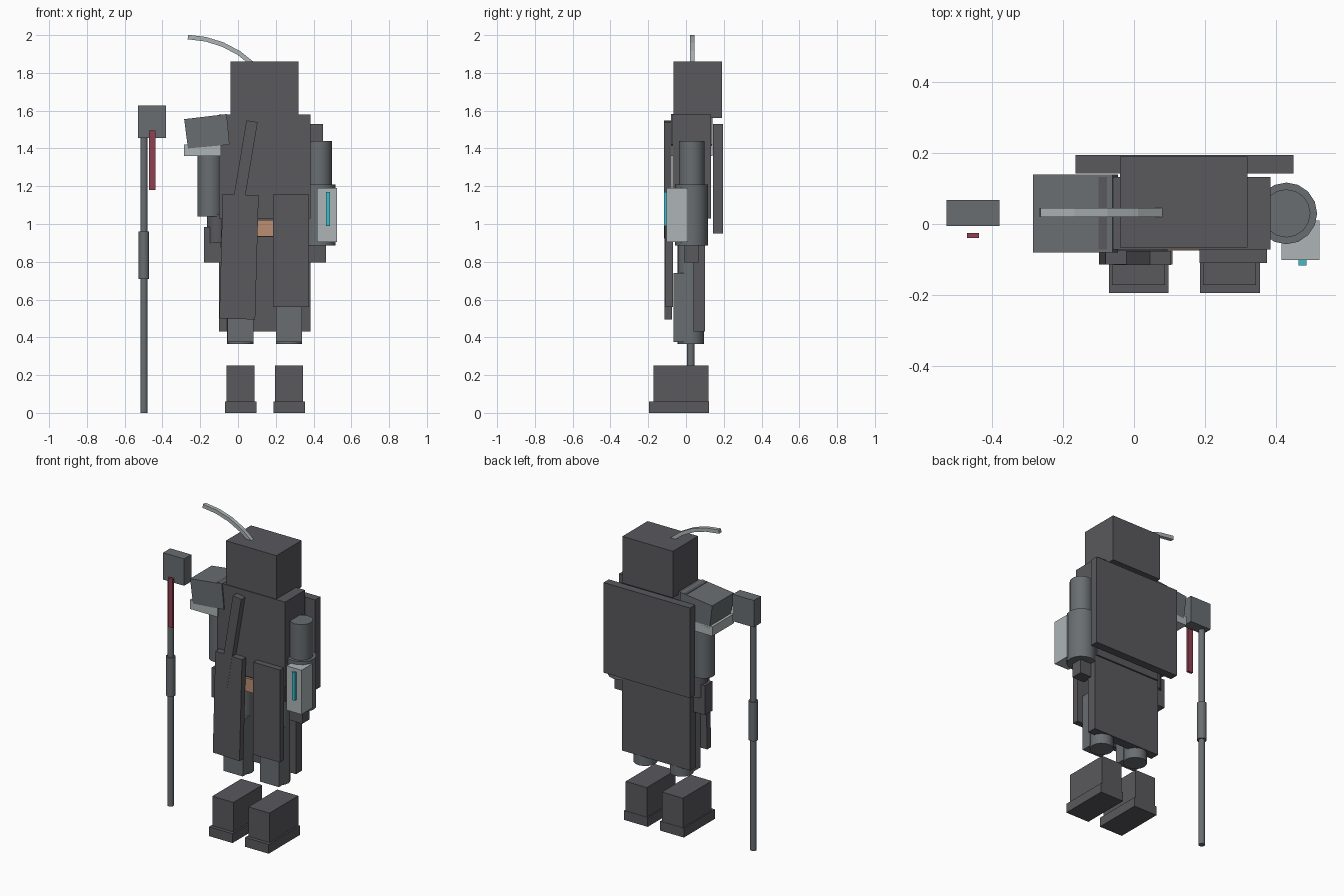
import bpy, bmesh, math
from mathutils import Vector

if "Cube" in bpy.data.objects:
    bpy.data.objects.remove(bpy.data.objects["Cube"])


def mat(name, rgb):
    m = bpy.data.materials.new(name)
    m.diffuse_color = (*rgb, 1)
    m.use_nodes = True
    m.node_tree.nodes["Principled BSDF"].inputs["Base Color"].default_value = m.diffuse_color
    return m


DARK = mat("dark_cloth", (0.10, 0.10, 0.11))
STEEL = mat("steel", (0.14, 0.155, 0.165))
LIGHT = mat("light_plate", (0.42, 0.46, 0.47))
RED = mat("red", (0.28, 0.05, 0.08))
CYAN = mat("cyan", (0.05, 0.5, 0.6))
TAN = mat("tan", (0.5, 0.27, 0.17))


def finish(name, bm, m):
    bmesh.ops.recalc_face_normals(bm, faces=bm.faces)
    me = bpy.data.meshes.new(name)
    bm.to_mesh(me)
    bm.free()
    ob = bpy.data.objects.new(name, me)
    bpy.context.collection.objects.link(ob)
    me.materials.append(m)
    return ob


def box(name, x, y, z, m=DARK, tilt=0):
    """Box from x, y, z ranges, tilted about the y axis in degrees."""
    bm = bmesh.new()
    bmesh.ops.create_cube(bm, size=1)
    for v in bm.verts:
        v.co = Vector(v.co[i] * (r[1] - r[0]) for i, r in enumerate((x, y, z)))
    ob = finish(name, bm, m)
    ob.location = [sum(r) / 2 for r in (x, y, z)]
    ob.rotation_euler.y = math.radians(tilt)
    return ob


def cyl(name, x, y, r, z, m=STEEL, n=16):
    bm = bmesh.new()
    bmesh.ops.create_cone(bm, cap_ends=True, segments=n, radius1=r, radius2=r, depth=z[1] - z[0])
    ob = finish(name, bm, m)
    ob.location = (x, y, sum(z) / 2)
    for p in ob.data.polygons:
        p.use_smooth = len(p.vertices) == 4
    ob.data.set_sharp_from_angle(angle=math.radians(40))
    return ob


def prism(name, pts, y, m):
    """Front-view (x, z) outline extruded along y."""
    bm = bmesh.new()
    a, b = [[bm.verts.new((px, yy, pz)) for px, pz in pts] for yy in y]
    bm.faces.new(a)
    bm.faces.new(b)
    for i in range(len(pts)):
        j = (i + 1) % len(pts)
        bm.faces.new((a[i], a[j], b[j], b[i]))
    return finish(name, bm, m)


# Head, torso, coat
box("head", (-0.04, 0.32), (-0.067, 0.19), (1.56, 1.86))
box("torso", (-0.1, 0.385), (-0.072, 0.132), (1.03, 1.58))
box("belt", (-0.09, 0.375), (-0.06, 0.11), (0.93, 1.03))
box("belt_buckle", (0.1, 0.19), (-0.075, -0.055), (0.935, 1.02), TAN)
box("coat_back", (-0.1, 0.385), (0.04, 0.1), (0.43, 1.1))
box("back_cape", (-0.165, 0.45), (0.142, 0.195), (0.95, 1.53))
box("coat_front_right", (0.185, 0.375), (-0.11, -0.07), (0.56, 1.155))
box("coat_front_left", (-0.09, 0.1), (-0.115, -0.075), (0.497, 1.155), tilt=1.6)
box("chest_strap", (-0.007, 0.053), (-0.116, -0.076), (0.925, 1.548), tilt=9.5)

# Plume: curved antenna of four straight sections
path = [(0.08, 1.845), (0.005, 1.905), (-0.08, 1.95), (-0.17, 1.978), (-0.265, 1.99)]
normals = []
for i in range(5):
    a, b = Vector(path[max(i - 1, 0)]), Vector(path[min(i + 1, 4)])
    d = (b - a).normalized()
    normals.append(Vector((d.y, -d.x)) * 0.012)
up = [Vector(p) + n for p, n in zip(path, normals)]
low = [Vector(p) - n for p, n in zip(path, normals)]
for i in range(4):
    prism(f"plume_{i}", [up[i], up[i + 1], low[i + 1], low[i]], (0.02, 0.045), LIGHT)

# Shoulder guard and arm on the staff side
prism("shoulder_guard", [(-0.285, 1.555), (-0.06, 1.582), (-0.045, 1.42), (-0.265, 1.4)], (-0.08, 0.14), STEEL)
box("shoulder_trim", (-0.285, -0.09), (-0.08, 0.14), (1.36, 1.42), LIGHT)
cyl("left_upper_arm", -0.148, 0.03, 0.067, (1.04, 1.42))
cyl("left_forearm", -0.11, 0.03, 0.055, (0.9, 1.05), DARK)
box("left_hand", (-0.18, -0.09), (-0.01, 0.065), (0.795, 0.985))

# Armoured arm
cyl("right_upper_arm", 0.43, 0.03, 0.068, (1.15, 1.44))
cyl("right_gauntlet", 0.43, 0.03, 0.087, (0.885, 1.21))
box("gauntlet_plate", (0.417, 0.523), (-0.102, 0.01), (0.905, 1.19), LIGHT)
box("gauntlet_light", (0.465, 0.487), (-0.117, -0.102), (0.99, 1.17), CYAN)
box("right_hand", (0.375, 0.465), (-0.01, 0.065), (0.795, 0.92))

# Legs and boots
for side, cx in (("left", 0.013), ("right", 0.27)):
    cyl(side + "_leg", cx, 0.026, 0.07, (0.365, 0.95))
    box(side + "_shin_plate", (cx - 0.068, cx + 0.068), (-0.067, 0.0), (0.375, 0.74), STEEL)
    box(side + "_boot", (cx - 0.075, cx + 0.075), (-0.172, 0.12), (0.055, 0.25))
    box(side + "_sole", (cx - 0.083, cx + 0.085), (-0.195, 0.122), (0, 0.06))

# Staff
cyl("staff_pole", -0.498, 0.026, 0.02, (0, 1.46), n=10)
cyl("staff_grip", -0.498, 0.026, 0.029, (0.71, 0.96), n=10)
box("staff_head", (-0.53, -0.38), (-0.005, 0.068), (1.455, 1.628), STEEL)
box("staff_ribbon", (-0.472, -0.437), (-0.04, -0.025), (1.18, 1.495), RED)
